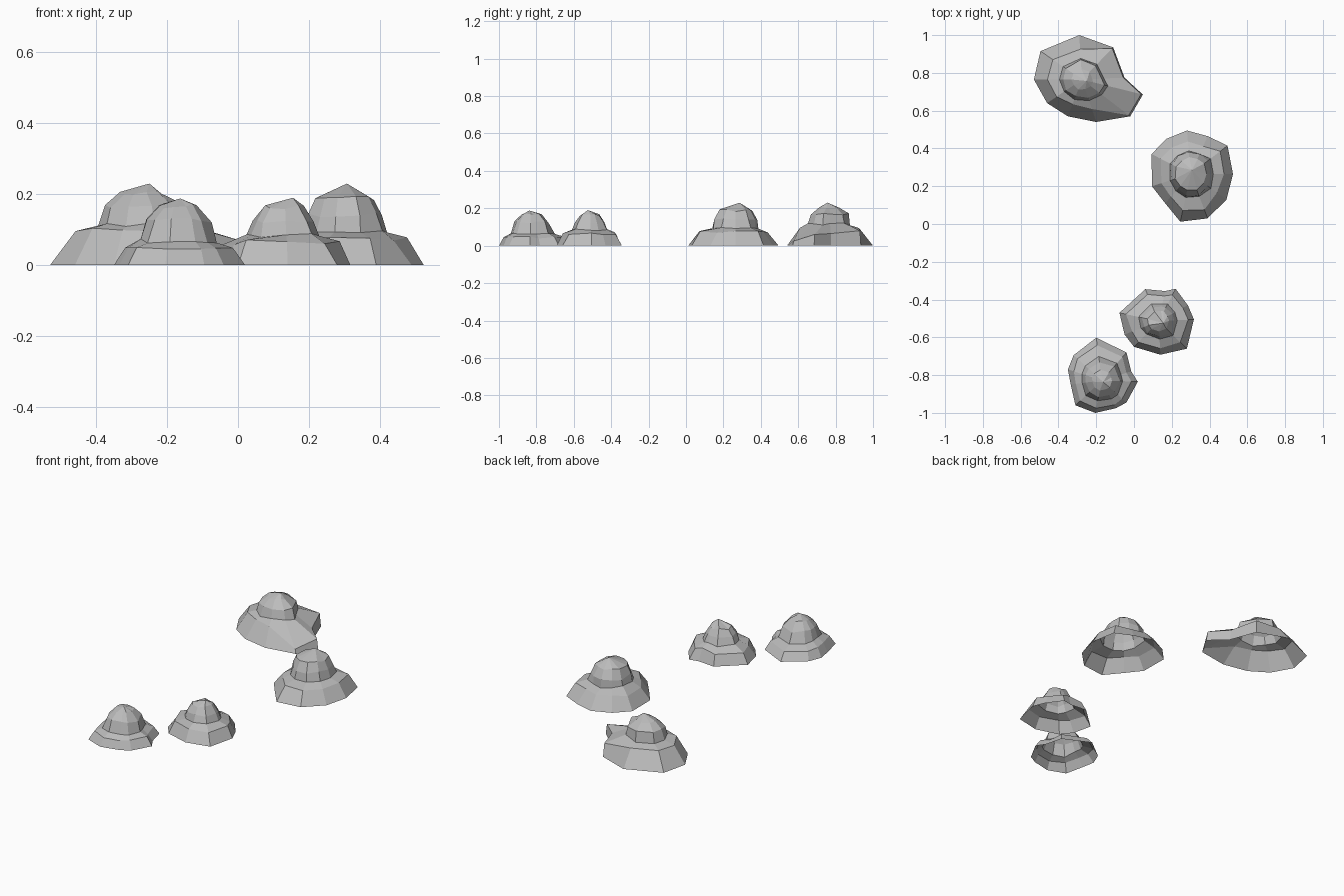
import bpy, bmesh, random
from math import atan2, cos, sin, hypot

random.seed(4)
cube = bpy.data.objects.get("Cube")
if cube:
    bpy.data.objects.remove(cube, do_unlink=True)

# Single stone colour
stone = bpy.data.materials.new("grey_stone")
stone.use_nodes = True
colour = (0.5, 0.5, 0.5, 1)
stone.diffuse_color = colour
stone.node_tree.nodes["Principled BSDF"].inputs["Base Color"].default_value = colour


def rock_mound(name, centre, outline, rings, peak, bluffs={}):
    """Stacked faceted mound, open underneath.
    outline: ground corners, clockwise; rings: (share of ground radius, height);
    bluffs: heights of corners whose first step stays out near the rim."""
    cx, cy = centre
    polar = [(atan2(y - cy, x - cx), hypot(x - cx, y - cy)) for x, y in outline]
    mean = sum(r for _, r in polar) / len(polar)
    bm = bmesh.new()
    layers = [[bm.verts.new((x, y, 0)) for x, y in outline]]
    for level, (share, height) in enumerate(rings):
        layer = []
        for i, (angle, radius) in enumerate(polar):
            if level == 0 and i in bluffs:
                r, z = radius * 0.97, bluffs[i]
            else:
                # Upper rings become rounder than the ground outline
                roundness = 1 - share if level else 0
                r = share * (radius * (1 - roundness) + mean * roundness)
                r *= random.uniform(0.95, 1.05)
                z = height + random.uniform(-0.007, 0.007)
            layer.append(bm.verts.new((cx + r * cos(angle), cy + r * sin(angle), z)))
        layers.append(layer)
    tip = bm.verts.new(peak)
    count = len(outline)
    for lower, upper in zip(layers, layers[1:]):
        for i in range(count):
            j = (i + 1) % count
            bm.faces.new((lower[j], lower[i], upper[i], upper[j]))
    for i in range(count):
        bm.faces.new((layers[-1][(i + 1) % count], layers[-1][i], tip))
    mesh = bpy.data.meshes.new(name)
    bm.to_mesh(mesh)
    bm.free()
    mesh.materials.append(stone)
    bpy.context.collection.objects.link(bpy.data.objects.new(name, mesh))


# Large mound with a jutting ledge
rock_mound(
    "back_right_mound", (-0.275, 0.765),
    [(-.29, 1), (-.11, .935), (-.05, .775), (.047, .685), (-.02, .57),
     (-.2, .54), (-.35, .57), (-.46, .64), (-.53, .765), (-.495, .915)],
    [(.7, .1), (.47, .115), (.41, .168), (.22, .205)],
    (-.25, .757, .23), bluffs={1: .08, 2: .065, 3: .06, 4: .025})

# Large mound with a broad core
rock_mound(
    "back_left_mound", (.3, .265),
    [(.28, .495), (.39, .465), (.495, .415), (.524, .265), (.49, .13), (.39, .03),
     (.245, .012), (.165, .11), (.095, .2), (.093, .37), (.17, .45)],
    [(.77, .072), (.54, .098), (.49, .14), (.37, .188)],
    (.307, .286, .23))

# Small mound with a wide skirt
rock_mound(
    "front_left_mound", (.13, -.515),
    [(.06, -.345), (.165, -.355), (.22, -.343), (.285, -.43), (.317, -.505),
     (.28, -.66), (.14, -.692), (0, -.65), (-.05, -.585), (-.077, -.47)],
    [(.8, .065), (.52, .085), (.44, .125), (.3, .163)],
    (.155, -.525, .19))

# Small mound with a low shelf
rock_mound(
    "front_right_mound", (-.17, -.828),
    [(-.2, -.602), (-.04, -.68), (-.015, -.78), (.02, -.835), (-.04, -.945),
     (-.095, -.975), (-.205, -1), (-.31, -.96), (-.335, -.85),
     (-.35, -.77), (-.32, -.695)],
    [(.84, .044), (.61, .068), (.49, .125), (.29, .167)],
    (-.163, -.837, .188))
